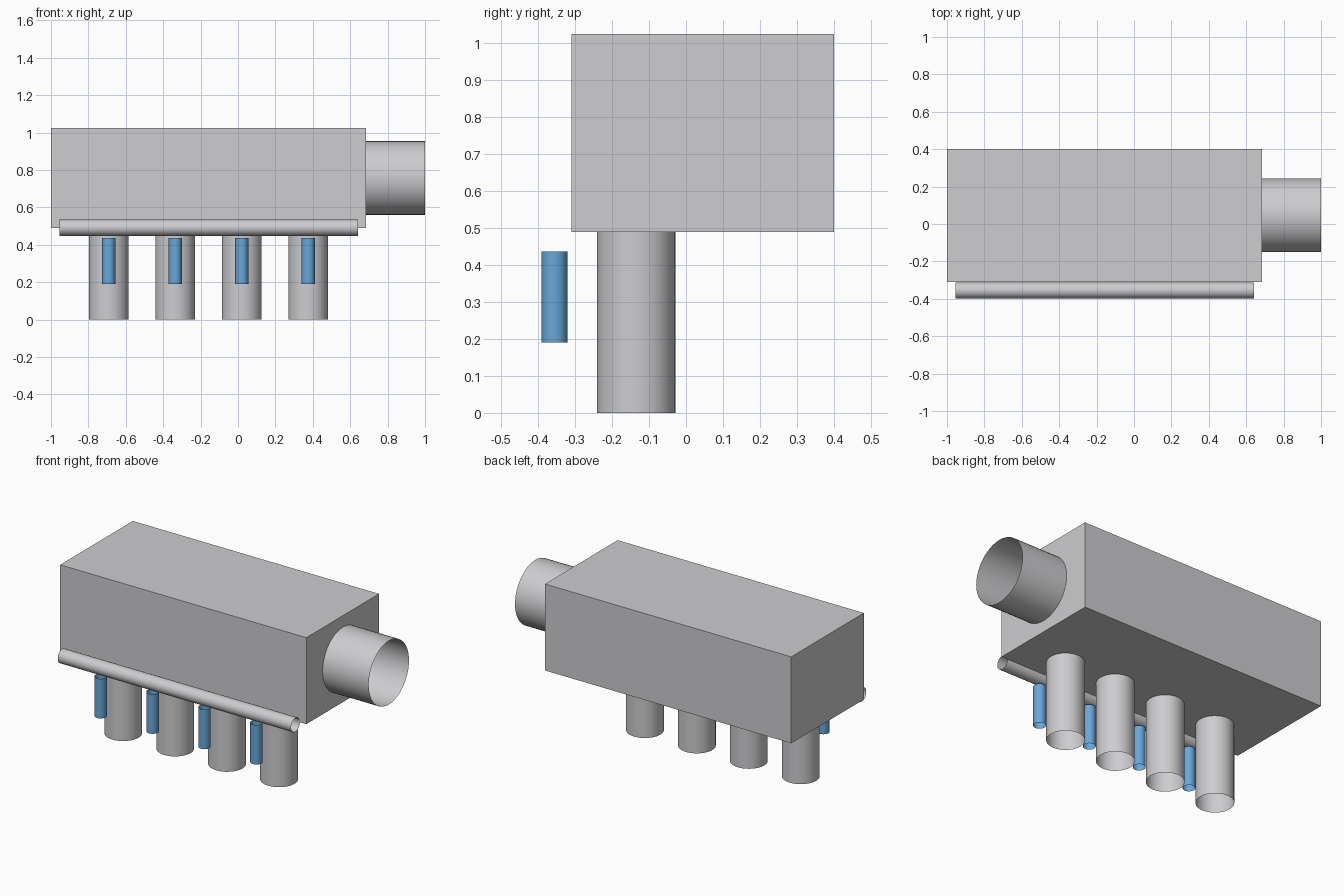
import bpy
import bmesh
from mathutils import Matrix, Vector

if "Cube" in bpy.data.objects:
    bpy.data.objects.remove(bpy.data.objects["Cube"], do_unlink=True)


def make_material(name, color):
    mat = bpy.data.materials.new(name)
    mat.use_nodes = True
    mat.diffuse_color = color
    mat.node_tree.nodes["Principled BSDF"].inputs["Base Color"].default_value = color
    return mat


metal = make_material("light grey metal", (0.61, 0.61, 0.63, 1))
blue = make_material("blue", (0.14, 0.39, 0.70, 1))


def finish(name, bm, mat, smooth):
    mesh = bpy.data.meshes.new(name)
    bm.to_mesh(mesh)
    bm.free()
    mesh.materials.append(mat)
    for face in mesh.polygons:
        face.use_smooth = smooth
    obj = bpy.data.objects.new(name, mesh)
    bpy.context.collection.objects.link(obj)
    return obj


def open_tube(name, start, end, radius, mat):
    """Thin open-ended pipe running from start to end."""
    start, end = Vector(start), Vector(end)
    axis = end - start
    turn = axis.to_track_quat("Z", "Y").to_matrix().to_4x4()
    bm = bmesh.new()
    bmesh.ops.create_cone(bm, cap_ends=False, segments=48,
                          radius1=radius, radius2=radius, depth=axis.length,
                          matrix=Matrix.Translation((start + end) / 2) @ turn)
    return finish(name, bm, mat, True)


# Plenum chamber
low, high = Vector((-1, -0.31, 0.49)), Vector((0.685, 0.40, 1.025))
bm = bmesh.new()
bmesh.ops.create_cube(bm, size=1, matrix=Matrix.Translation((low + high) / 2)
                      @ Matrix.Diagonal((*(high - low), 1)))
finish("plenum_box", bm, metal, False)

# Inlet pipe on the left end
open_tube("inlet_pipe", (0.685, 0.046, 0.757), (1, 0.046, 0.757), 0.197, metal)

# Fuel rail along the front lower edge
open_tube("fuel_rail", (-0.955, -0.355, 0.491), (0.642, -0.355, 0.491), 0.043, metal)

# Four runners, each with an injector in front
for i in range(4):
    x = -0.691 + i * 0.3555
    open_tube(f"runner_{i + 1}", (x, -0.135, 0), (x, -0.135, 0.49), 0.106, metal)
    open_tube(f"injector_{i + 1}", (x, -0.356, 0.191), (x, -0.356, 0.436), 0.035, blue)
